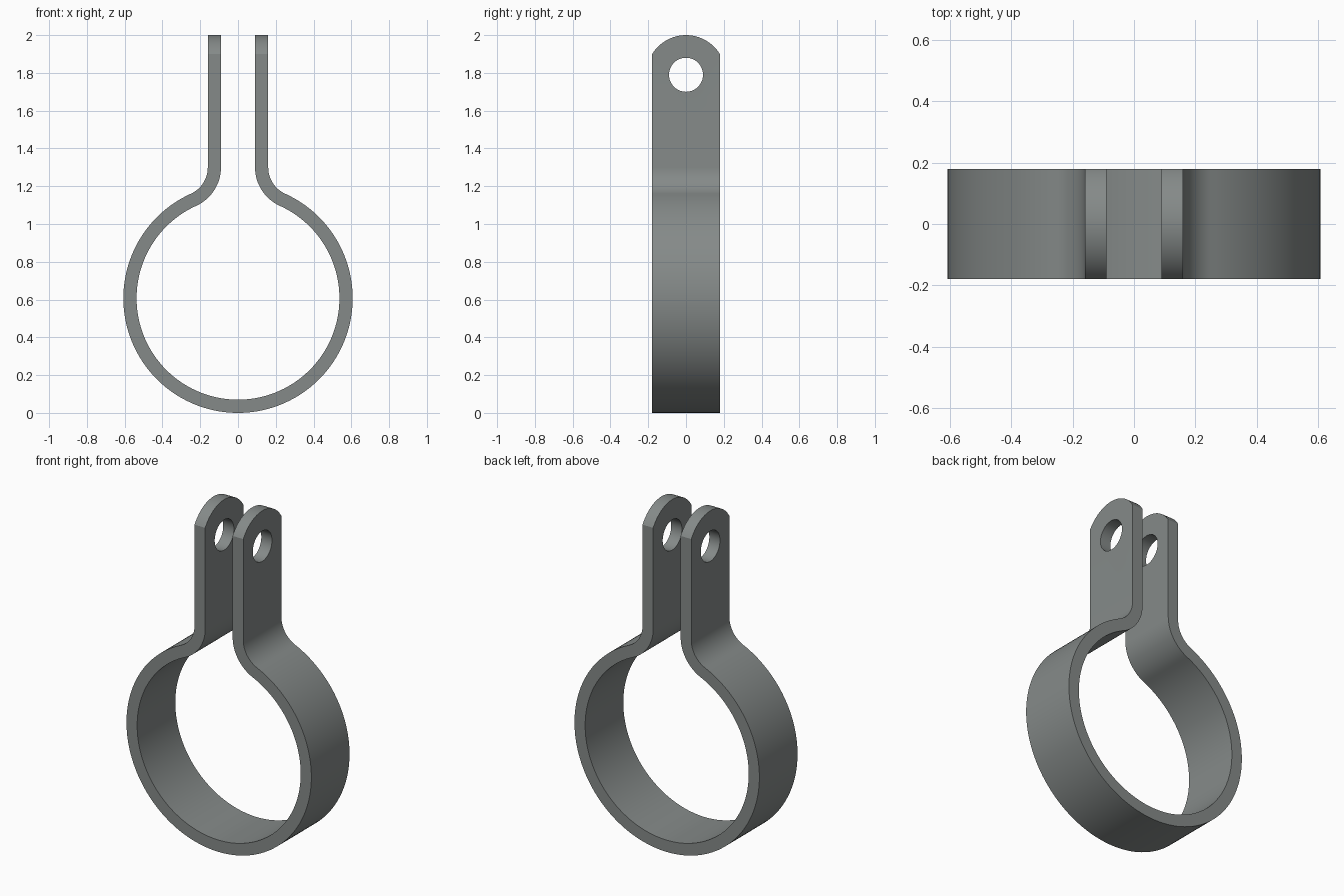
import bpy, bmesh, math
from mathutils import Vector

if "Cube" in bpy.data.objects:
    bpy.data.objects.remove(bpy.data.objects["Cube"])

T = 0.07                      # strap thickness
HALF_W = 0.179                # half of strap width
R = 0.607                     # outer ring radius, also its centre height
TAB_X = 0.16                  # outer face of a tab
BEND_Z = 1.30                 # where the tab starts to bend
HOLE_Z, HOLE_R, TIP_R = 1.79, 0.09, 0.21

# bend radius that is tangent to both the tab and the ring
d = BEND_Z - R
BEND_R = (TAB_X**2 + d**2 - R**2) / (2 * (R - TAB_X))
bend_x = TAB_X + BEND_R
join = math.atan2(d, bend_x)  # angle on the ring where the bend meets it


def polar(cx, cz, r, a):
    return Vector((cx + r * math.cos(a), cz + r * math.sin(a)))


def make_object(name, bm):
    bmesh.ops.recalc_face_normals(bm, faces=bm.faces)
    mesh = bpy.data.meshes.new(name)
    bm.to_mesh(mesh)
    bm.free()
    obj = bpy.data.objects.new(name, mesh)
    bpy.context.collection.objects.link(obj)
    return obj


def side_prism(name, outline, half_x):
    """Extrude a (y, z) outline along x."""
    bm = bmesh.new()
    face = bm.faces.new([bm.verts.new((-half_x, y, z)) for y, z in outline])
    out = bmesh.ops.extrude_face_region(bm, geom=[face])
    verts = [v for v in out["geom"] if isinstance(v, bmesh.types.BMVert)]
    bmesh.ops.translate(bm, verts=verts, vec=(2 * half_x, 0, 0))
    obj = make_object(name, bm)
    obj.hide_render = True
    return obj


# Right half of the strap section: (outer, inner) point pairs, top to bottom
half = [(Vector((TAB_X, 2.05)), Vector((TAB_X - T, 2.05)))]
for i in range(17):
    a = math.pi + join * i / 16
    half.append((polar(bend_x, BEND_Z, BEND_R, a), polar(bend_x, BEND_Z, BEND_R + T, a)))
for i in range(1, 65):
    a = join - (join + math.pi / 2) * i / 64
    half.append((polar(0, R, R, a), polar(0, R, R - T, a)))
mirror = [tuple(Vector((-p.x, p.y)) for p in pair) for pair in reversed(half[:-1])]
section = half + mirror

# Strap: one closed band of rectangular rings
bm = bmesh.new()
rings = []
for outer, inner in section:
    rings.append([bm.verts.new((p.x, y, p.y)) for p, y in
                  ((outer, -HALF_W), (outer, HALF_W), (inner, HALF_W), (inner, -HALF_W))])
for a, b in zip(rings, rings[1:]):
    for k in range(4):
        bm.faces.new((a[k], a[(k + 1) % 4], b[(k + 1) % 4], b[k]))
bm.faces.new(rings[0])
bm.faces.new(rings[-1])
strap = make_object("clamp_strap", bm)

# Rounded tab tips and bolt holes
tip = math.acos(HALF_W / TIP_R)
tip_outline = [(-0.3, -0.1), (0.3, -0.1), (0.3, 1.5), (HALF_W + 0.001, 1.5)]
tip_outline += [polar(0, HOLE_Z, TIP_R, tip + (math.pi - 2 * tip) * i / 32) for i in range(33)]
tip_outline += [(-HALF_W - 0.001, 1.5), (-0.3, 1.5)]
hole_outline = [polar(0, HOLE_Z, HOLE_R, math.tau * i / 64) for i in range(64)]
cutters = [(side_prism("tip_cutter", tip_outline, 1), "INTERSECT"),
           (side_prism("hole_cutter", hole_outline, 0.5), "DIFFERENCE")]
for cutter, operation in cutters:
    mod = strap.modifiers.new(cutter.name, "BOOLEAN")
    mod.object, mod.operation, mod.solver = cutter, operation, "EXACT"
bpy.context.view_layer.update()
shaped = strap.evaluated_get(bpy.context.evaluated_depsgraph_get())
result = bpy.data.meshes.new_from_object(shaped)
strap.modifiers.clear()
strap.data = result
for cutter, _ in cutters:
    bpy.data.objects.remove(cutter)

# Plain grey steel, smooth bends with sharp edges
steel = bpy.data.materials.new("grey_steel")
steel.diffuse_color = (0.235, 0.255, 0.25, 1)
steel.use_nodes = True
steel.node_tree.nodes["Principled BSDF"].inputs["Base Color"].default_value = steel.diffuse_color
strap.data.materials.clear()
strap.data.materials.append(steel)
bpy.ops.object.select_all(action="DESELECT")
strap.select_set(True)
bpy.context.view_layer.objects.active = strap
bpy.ops.object.shade_smooth_by_angle(angle=math.radians(25))
